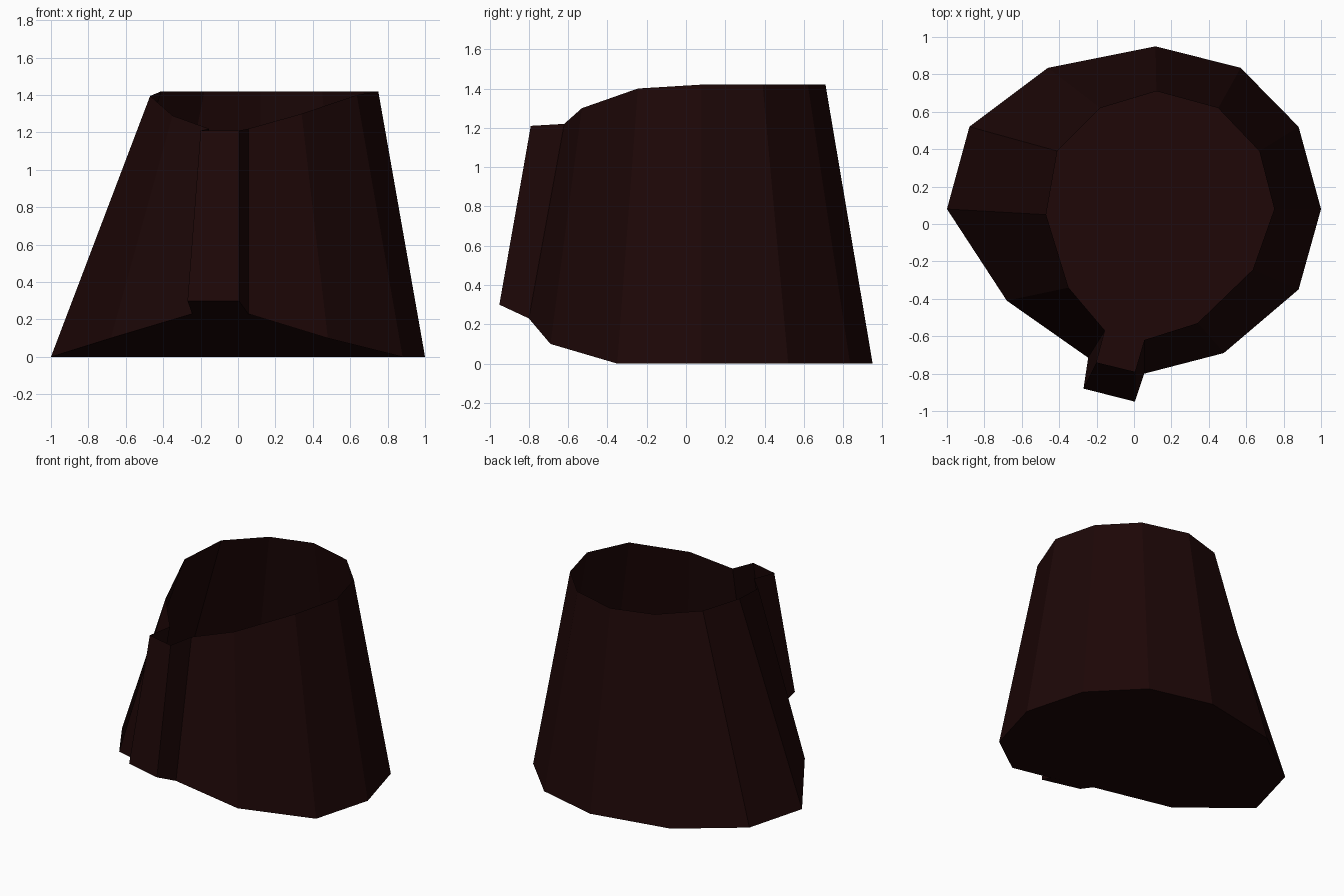
import bpy
import bmesh

# Remove only the default object
default_object = bpy.data.objects.get("Cube")
if default_object:
    bpy.data.objects.remove(default_object, do_unlink=True)


def make_material(name, colour):
    """One flat colour, shown in the viewport and in a render."""
    material = bpy.data.materials.new(name)
    material.use_nodes = True
    material.diffuse_color = colour
    shader = material.node_tree.nodes["Principled BSDF"]
    shader.inputs["Base Color"].default_value = colour
    shader.inputs["Roughness"].default_value = 1
    return material


def add_ring(bm, outline):
    """Add one rim of the sleeve and return its vertices in order."""
    return [bm.verts.new(point) for point in outline]


def bridge_rings(bm, lower, upper):
    """Join two matching rims with a wall of flat quads facing outwards."""
    count = len(lower)
    for i in range(count):
        j = (i + 1) % count
        bm.faces.new((lower[j], lower[i], upper[i], upper[j]))


# Rims run from the right-hand side, round the back, to the front
bottom_rim = [
    (-1, .08, 0), (-.88, .52, 0), (-.46, .835, 0), (.115, .95, 0),
    (.57, .835, 0), (.88, .52, 0), (1, .08, 0), (.88, -.35, 0),
    (.48, -.69, .1), (.055, -.8, .23),      # front, left of the pleat
    (.005, -.95, .3), (-.27, -.88, .3),     # pleat
    (-.245, -.715, .23), (-.68, -.41, .1),  # front, right of the pleat
]
top_rim = [
    (-.47, .05, 1.395), (-.41, .39, 1.42), (-.18, .62, 1.42), (.12, .71, 1.42),
    (.45, .62, 1.42), (.67, .39, 1.42), (.75, .08, 1.42), (.635, -.245, 1.4),
    (.34, -.53, 1.3), (.055, -.62, 1.22),
    (.005, -.79, 1.21), (-.2, -.74, 1.21),
    (-.155, -.57, 1.22), (-.35, -.34, 1.29),
]

# Open-topped tapered sleeve with a front pleat, closed by one floor panel
bm = bmesh.new()
lower_ring = add_ring(bm, bottom_rim)
upper_ring = add_ring(bm, top_rim)
bridge_rings(bm, lower_ring, upper_ring)
bm.faces.new(lower_ring)

mesh = bpy.data.meshes.new("tapered_sleeve")
bm.to_mesh(mesh)
bm.free()
mesh.materials.append(make_material("dark maroon", (.012, .002, .002, 1)))
sleeve = bpy.data.objects.new("tapered_sleeve", mesh)
bpy.context.collection.objects.link(sleeve)
